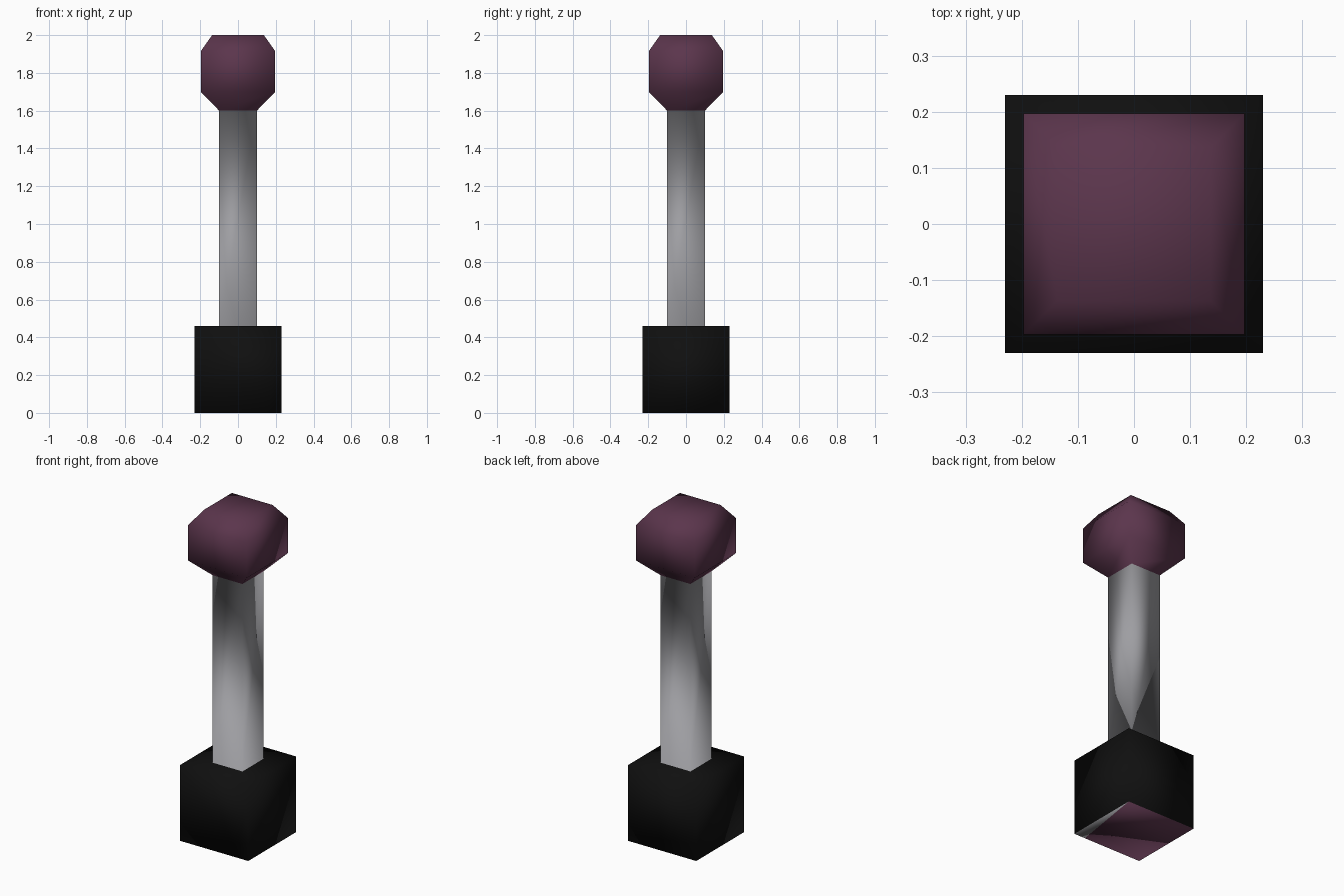
import bpy, bmesh

if "Cube" in bpy.data.objects:
    bpy.data.objects.remove(bpy.data.objects["Cube"])


def material(name, rgb):
    m = bpy.data.materials.new(name)
    m.diffuse_color = (*rgb, 1)
    m.use_nodes = True
    m.node_tree.nodes["Principled BSDF"].inputs["Base Color"].default_value = m.diffuse_color
    return m


BLACK, GREY, PURPLE = 0, 1, 2
mats = [material("black", (0.005, 0.005, 0.005)),
        material("grey", (0.34, 0.34, 0.36)),
        material("plum", (0.105, 0.036, 0.073))]

bm = bmesh.new()


def ring(half, z):
    return [bm.verts.new((sx * half, sy * half, z))
            for sx, sy in ((-1, -1), (1, -1), (1, 1), (-1, 1))]


def face(verts, mat):
    f = bm.faces.new(verts)
    f.material_index = mat
    f.smooth = True


# One welded loft of square rings: half width, height, colour of band above
profile = [(0.23, 0.0, BLACK), (0.23, 0.46, BLACK),   # block base
           (0.10, 0.46, GREY),                        # shaft
           (0.10, 1.60, PURPLE), (0.197, 1.70, PURPLE),
           (0.197, 1.915, PURPLE), (0.137, 2.0, PURPLE)]  # knob
rings = [ring(h, z) for h, z, _ in profile]
for (lo, hi), (_, _, mat) in zip(zip(rings, rings[1:]), profile):
    for i in range(4):
        j = (i + 1) % 4
        face((lo[i], lo[j], hi[j], hi[i]), mat)

# Knob top
face(rings[-1], PURPLE)

# Underside: plum with a grey sliver along the right edge
a, b, c, d = rings[0]
edge = bm.edges.get((a, b))
_, split = bmesh.utils.edge_split(edge, b, 0.16)
face((c, b, split), GREY)
face((d, c, split, a), PURPLE)

bm.normal_update()
mesh = bpy.data.meshes.new("knobbed_post")
bm.to_mesh(mesh)
bm.free()
for m in mats:
    mesh.materials.append(m)
bpy.context.collection.objects.link(bpy.data.objects.new("knobbed_post", mesh))
